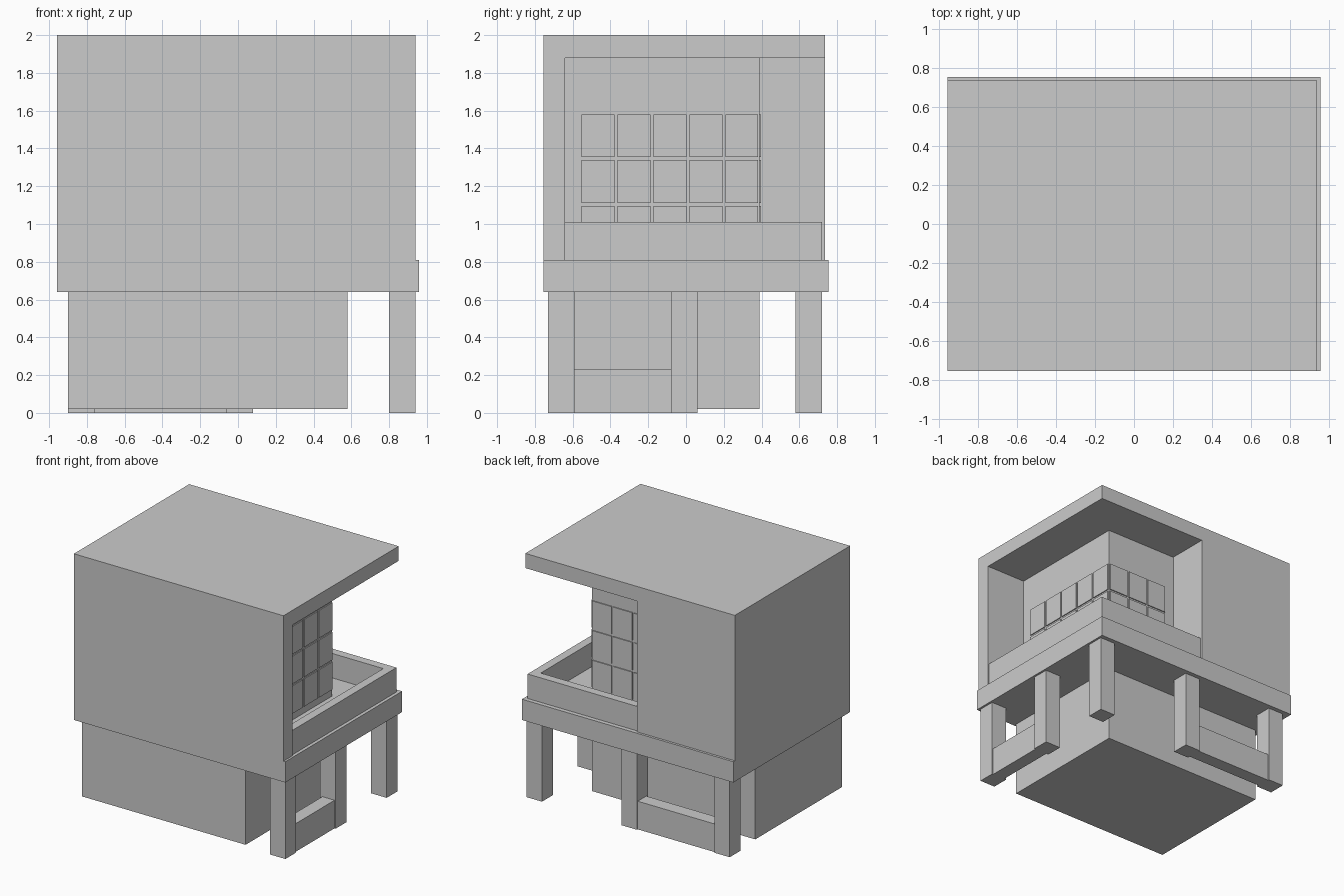
import bpy
import bmesh

if "Cube" in bpy.data.objects:
    bpy.data.objects.remove(bpy.data.objects["Cube"])


def prism(name, outline, z0, z1):
    """Extrude a flat plan outline between two heights."""
    bm = bmesh.new()
    base = bm.faces.new([bm.verts.new((x, y, z0)) for x, y in outline])
    top = bmesh.ops.extrude_face_region(bm, geom=[base])["geom"]
    for v in top:
        if isinstance(v, bmesh.types.BMVert):
            v.co.z = z1
    bmesh.ops.recalc_face_normals(bm, faces=bm.faces)
    mesh = bpy.data.meshes.new(name)
    bm.to_mesh(mesh)
    bm.free()
    obj = bpy.data.objects.new(name, mesh)
    bpy.context.collection.objects.link(obj)
    return obj


def box(name, x0, x1, y0, y1, z0, z1):
    return prism(name, [(x0, y0), (x1, y0), (x1, y1), (x0, y1)], z0, z1)


LEFT, RIGHT, FRONT, BACK = -0.957, 0.94, -0.755, 0.735
SLAB_Z, FLOOR_Z, CEIL_Z = 0.64, 0.81, 1.88
ROOM_X, ROOM_Y = 0.58, 0.39      # corner of the glazed room
WING_X, WALL_Y = -0.07, -0.64    # where the balcony ends on each side

# Ground floor, floor slab and roof
box("ground_floor", -0.90, ROOM_X, -0.73, ROOM_Y, 0.02, SLAB_Z)
box("floor_slab", LEFT, 0.957, FRONT, 0.755, SLAB_Z, FLOOR_Z)
box("roof", LEFT, RIGHT, FRONT, BACK, CEIL_Z, 2.0)

# Upper storey, stepped in around the corner balcony
prism("upper_walls", [
    (LEFT, FRONT), (RIGHT, FRONT), (RIGHT, WALL_Y), (ROOM_X, WALL_Y),
    (ROOM_X, ROOM_Y), (WING_X, ROOM_Y), (WING_X, BACK), (LEFT, BACK)],
    FLOOR_Z, CEIL_Z)

# L-shaped balcony parapet
T = 0.07
prism("balcony_parapet", [
    (0.93, WALL_Y), (0.93, 0.72), (WING_X, 0.72),
    (WING_X, 0.72 - T), (0.93 - T, 0.72 - T), (0.93 - T, WALL_Y)],
    FLOOR_Z, 1.01)

# Posts along the back and right sides
P = 0.14
posts = [(-0.90, 0.58), (-0.06, 0.58), (0.80, 0.58), (0.80, -0.08), (0.80, -0.73)]
for i, (x, y) in enumerate(posts):
    box(f"post_{i + 1}", x, x + P, y, y + P, 0, SLAB_Z)

# Low walls between pairs of posts
box("low_wall_back", -0.76, -0.06, 0.60, 0.71, 0, 0.23)
box("low_wall_right", 0.82, 0.93, -0.59, -0.08, 0, 0.23)

# Window panes on the two room walls facing the balcony
STEP, ROW, GAP, D = 0.19, 0.243, 0.008, 0.008
for row in range(3):
    z0 = 0.86 + row * ROW + GAP
    z1 = z0 + ROW - 2 * GAP
    for col in range(5):
        y1 = ROOM_Y - col * STEP - GAP
        box("side_pane", ROOM_X, ROOM_X + D, y1 - STEP + 2 * GAP, y1, z0, z1)
    for col in range(3):
        x1 = ROOM_X - col * STEP - GAP
        box("back_pane", x1 - STEP + 2 * GAP, x1, ROOM_Y, ROOM_Y + D, z0, z1)
